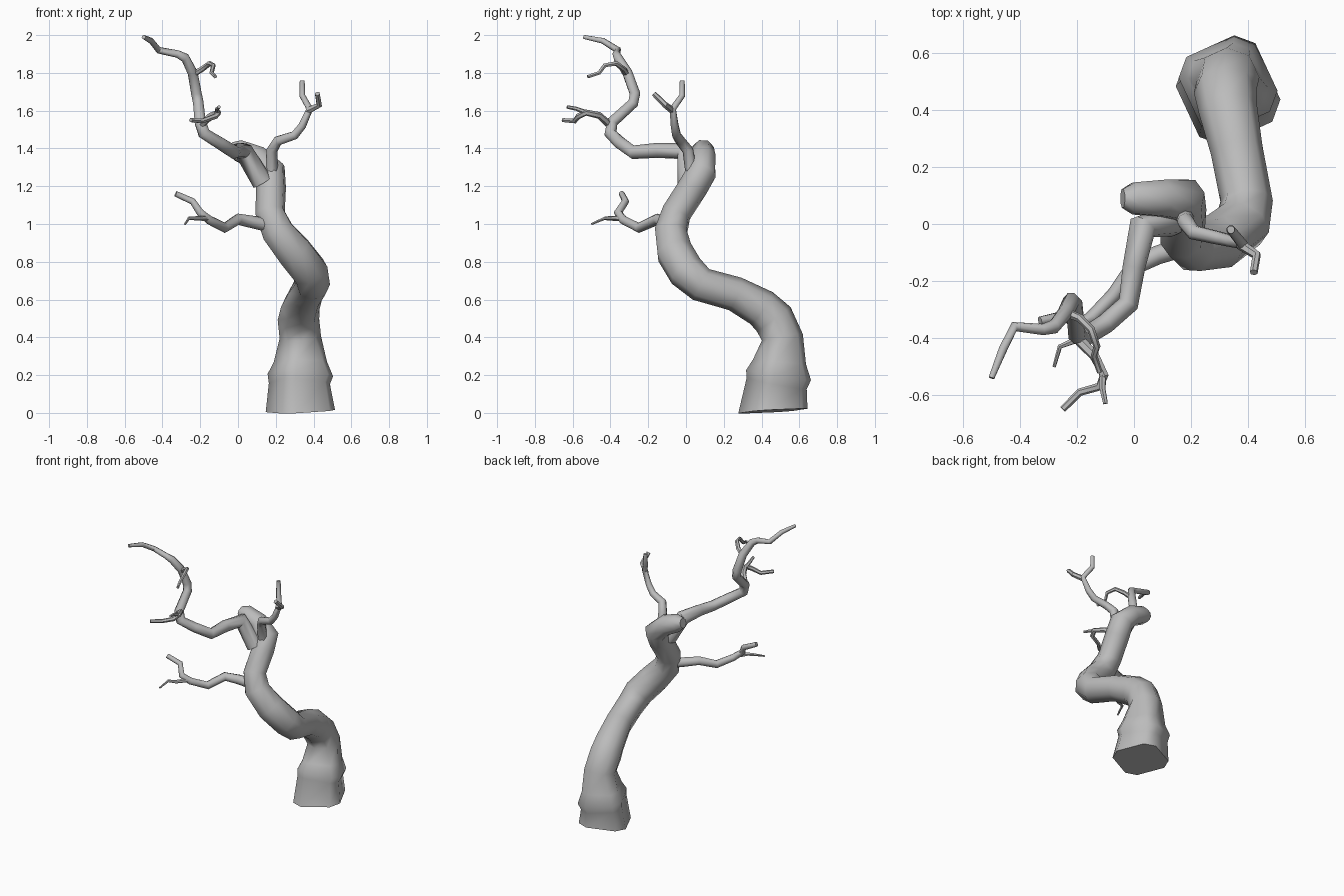
import bpy
import bmesh
import math
from mathutils import Vector

if "Cube" in bpy.data.objects:
    bpy.data.objects.remove(bpy.data.objects["Cube"], do_unlink=True)

CM = 0.01  # all lengths below are given in hundredths of a unit

# Bark material
bark = bpy.data.materials.new("grey_bark")
bark.use_nodes = True
COLOUR = (0.5, 0.5, 0.5, 1)
bark.diffuse_color = COLOUR
bark.node_tree.nodes["Principled BSDF"].inputs["Base Color"].default_value = COLOUR


def ring_angles(sides, corner_rings, index):
    """Angles of one cross-section; the lowest rings are chamfered squares."""
    if index < corner_rings:
        return [math.radians(70 + 90 * k + s) for k in range(4) for s in (-13, 13)]
    return [math.radians(70) + math.tau * (k - 0.5) / sides for k in range(sides)]


def tube(name, path, radii, sides=8, corner_rings=0, start=None):
    """Sweep a polygon along a path, with a radius per point and flat caps."""
    points = [Vector(p) * CM for p in path]
    last = len(points) - 1
    if len(radii) == 2:  # even taper between two radii
        radii = [radii[0] + (radii[1] - radii[0]) * i / last for i in range(last + 1)]
    steps = [(b - a).normalized() for a, b in zip(points, points[1:])]
    tangents = [steps[0]] + [(a + b).normalized() for a, b in zip(steps, steps[1:])] + [steps[-1]]
    if start:
        tangents[0] = Vector(start).normalized()

    # Carry the frame along the path without twisting it
    side = Vector((1, 0, 0))
    if abs(tangents[0].dot(side)) > 0.8:
        side = Vector((0, 1, 0))
    bm = bmesh.new()
    rings = []
    previous = tangents[0]
    for i, (point, tangent) in enumerate(zip(points, tangents)):
        side = previous.rotation_difference(tangent) @ side
        side = (side - tangent * side.dot(tangent)).normalized()
        up = tangent.cross(side)
        previous = tangent
        rings.append([
            bm.verts.new(point + (side * math.cos(a) + up * math.sin(a)) * radii[i] * CM)
            for a in ring_angles(sides, corner_rings, i)
        ])
    for low, high in zip(rings, rings[1:]):
        for k in range(sides):
            n = (k + 1) % sides
            bm.faces.new((low[k], low[n], high[n], high[k]))
    bm.faces.new(rings[0][::-1])
    bm.faces.new(rings[-1])

    mesh = bpy.data.meshes.new(name)
    bm.to_mesh(mesh)
    bm.free()
    mesh.materials.append(bark)
    obj = bpy.data.objects.new(name, mesh)
    bpy.context.collection.objects.link(obj)
    bpy.ops.object.select_all(action='DESELECT')
    obj.select_set(True)
    bpy.context.view_layer.objects.active = obj
    bpy.ops.object.shade_smooth_by_angle(angle=math.radians(50))


# Trunk: flared foot with a ridge, sweep towards the front, then a blunt bent top
tube("trunk",
     [(33, 46, 1), (32.5, 48, 15.5), (33, 49, 20), (33, 49.5, 27), (33, 51, 40),
      (32, 46.5, 49.5), (33, 40, 55.5), (36, 26, 63), (39.5, 8, 68), (38, 0, 75),
      (30, -6, 85), (21, -8, 96), (17, -5, 106), (17.5, 4, 120), (17.5, 8.5, 128),
      (10, 9, 135), (0, 9, 139), (-4, 9, 140)],
     [18.5, 16.3, 17.5, 14.2, 11, 11, 10.3, 9.2, 9.2, 10, 10, 9, 8, 8, 8, 7, 6, 3.5],
     corner_rings=4, start=(-0.04, -0.06, 1))

# Main branch reaching forward and then up to the highest tip
tube("main_branch",
     [(13, 1, 122), (3, -1, 138.5), (0, -15, 139), (-2, -28, 138), (-10, -35, 143),
      (-18, -40, 148), (-20, -39, 154), (-21, -28, 164), (-22, -27, 169),
      (-24, -31, 180), (-28, -36, 188), (-32, -37, 190), (-42, -36, 192),
      (-46, -44, 197), (-50, -54, 199)],
     [5.5, 5, 4, 3.7, 3.5, 3.4, 3.2, 3, 3, 2.8, 2.5, 2, 1.8, 1.6, 1.1])

# Twigs growing from the main branch
tube("upper_twig",
     [(-24, -31, 179), (-19, -33, 182), (-15, -37, 185), (-13, -43, 184),
      (-14, -46, 180), (-12, -52, 178)], (1.6, 1), sides=6)
tube("middle_twig",
     [(-19, -41, 153), (-14, -46, 157.5), (-10.5, -53, 159), (-12, -57, 157),
      (-19, -59, 154.5), (-25, -65, 155)], (2, 1.2), sides=6)
tube("middle_twig_fork",
     [(-11, -53, 159), (-11, -58, 161), (-10, -63, 162)], (1.3, 0.9), sides=6)

# Upright branch on the left, with its fork
tube("left_branch",
     [(18, 3, 126), (18, 1, 139), (21, -3, 144), (30, -5, 147), (34, -6, 152),
      (38, -7, 161), (34, -2, 168), (34, -2, 176)], (3.2, 1.4))
tube("left_branch_fork",
     [(37, -7, 160), (43, -11, 163), (42, -17, 169)], (1.9, 1.4), sides=6)

# Low branch on the right, with its fork
tube("right_branch",
     [(17, -8, 99), (8, -11, 101), (0, -15, 102.5), (-7, -25, 98), (-15, -33, 102),
      (-20, -36, 106), (-24, -32, 112), (-33, -34, 116)], (3.6, 1.6))
tube("right_branch_fork",
     [(-16, -34, 103), (-21, -41, 103), (-26, -43, 103), (-28, -50, 100)],
     (1.5, 0.6), sides=6)
